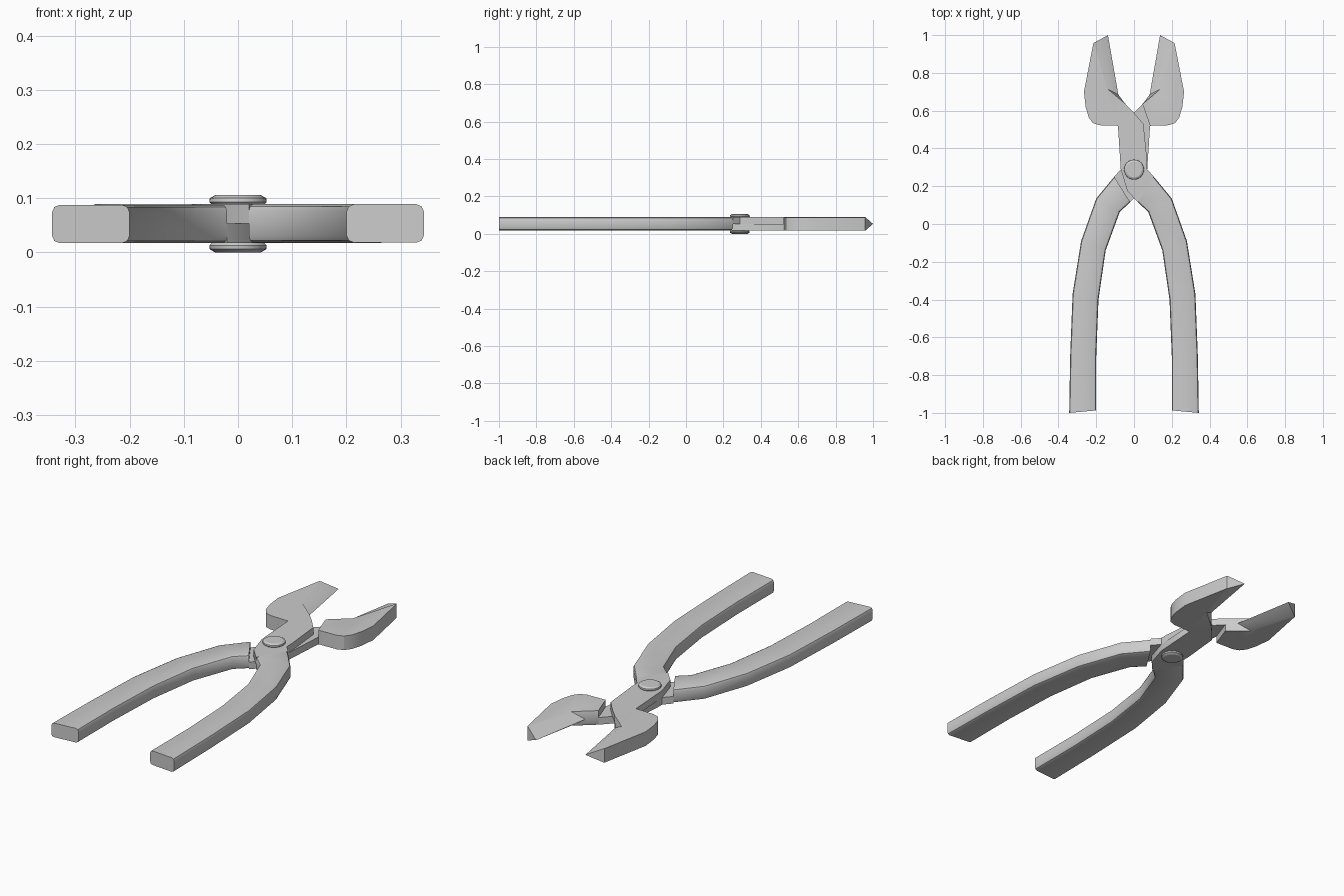
import bpy, bmesh, math
from mathutils import Matrix, Vector

if "Cube" in bpy.data.objects:
    bpy.data.objects.remove(bpy.data.objects["Cube"])

LOW, MID, TOP = 0.018, 0.053, 0.089

# second half is the first turned 180 degrees about the long axis
FLIP = Matrix.Translation((0, 0, 2 * MID)) @ Matrix.Rotation(math.pi, 4, 'Y')
SIDES = (("upper", Matrix.Identity(4)), ("lower", FLIP))


def make_object(name, rings, matrix):
    """Skin a list of equal-length rings and cap both ends."""
    bm = bmesh.new()
    loops = [[bm.verts.new(p) for p in ring] for ring in rings]
    n = len(loops[0])
    for a, b in zip(loops, loops[1:]):
        for i in range(n):
            j = (i + 1) % n
            bm.faces.new((a[i], a[j], b[j], b[i]))
    bm.faces.new(loops[0])
    bm.faces.new(loops[-1])
    bmesh.ops.transform(bm, matrix=matrix, verts=bm.verts)
    bmesh.ops.remove_doubles(bm, verts=bm.verts, dist=1e-5)
    bmesh.ops.recalc_face_normals(bm, faces=bm.faces)
    mesh = bpy.data.meshes.new(name)
    bm.to_mesh(mesh)
    bm.free()
    obj = bpy.data.objects.new(name, mesh)
    bpy.context.collection.objects.link(obj)
    bpy.ops.object.select_all(action='DESELECT')
    obj.select_set(True)
    bpy.context.view_layer.objects.active = obj
    bpy.ops.object.shade_smooth_by_angle(angle=math.radians(30))
    return obj


def level(points, z):
    return [(x, y, z) for x, y in points]


def rounded_section(inner, outer, b=0.014):
    """Upright rounded rectangle spanning inner to outer."""
    inner, outer = Vector(inner), Vector(outer)
    d = outer - inner
    w = d.length
    d.normalize()
    corner = [(0, b), (b * 0.3, b * 0.3), (b, 0)]
    flat = [(t, LOW + h) for t, h in corner]
    flat += [(w - t, LOW + h) for t, h in reversed(corner)]
    flat += [(w - t, TOP - h) for t, h in corner]
    flat += [(t, TOP - h) for t, h in reversed(corner)]
    return [(inner.x + d.x * t, inner.y + d.y * t, z) for t, z in flat]


# handle stations: inner edge, outer edge
handle = [((0.20, -0.987), (0.343, -1.0)), ((0.20, -0.70), (0.338, -0.70)),
          ((0.188, -0.40), (0.325, -0.37)), ((0.15, -0.14), (0.28, -0.09)),
          ((0.075, 0.065), (0.20, 0.135)), ((0.02, 0.115), (0.105, 0.25))]

# half-thickness crossing arm
arm = [(0.105, 0.25), (0.07, 0.29), (0.07, 0.33), (0.05, 0.53), (0, 0.588),
       (-0.045, 0.635), (-0.085, 0.52), (-0.07, 0.29), (-0.035, 0.175), (0.02, 0.115)]

# jaw: shared outer outline, then inner edge on the faces and at mid height
jaw_outer = [(-0.045, 0.635), (-0.085, 0.52), (-0.185, 0.523), (-0.218, 0.535),
             (-0.24, 0.565), (-0.256, 0.62), (-0.265, 0.70), (-0.215, 0.958)]
jaw_face = jaw_outer + [(-0.213, 0.959), (-0.14, 0.715)]
jaw_edge = jaw_outer + [(-0.138, 1.0), (-0.083, 0.685)]

for side, m in SIDES:
    make_object(side + "_handle", [rounded_section(a, b) for a, b in handle], m)
    make_object(side + "_arm", [level(arm, MID), level(arm, TOP)], m)
    make_object(side + "_jaw", [level(jaw_face, LOW), level(jaw_edge, MID),
                                level(jaw_face, TOP)], m)

# pivot rivet
profile = [(0.042, 0), (0.052, 0.006), (0.053, 0.013), (0.048, 0.018)]
profile += [(r, 2 * MID - z) for r, z in reversed(profile)]
rings = [[(r * math.cos(a), 0.288 + r * math.sin(a), z)
          for a in (math.tau * i / 24 for i in range(24))] for r, z in profile]
make_object("pivot_rivet", rings, Matrix.Identity(4))
